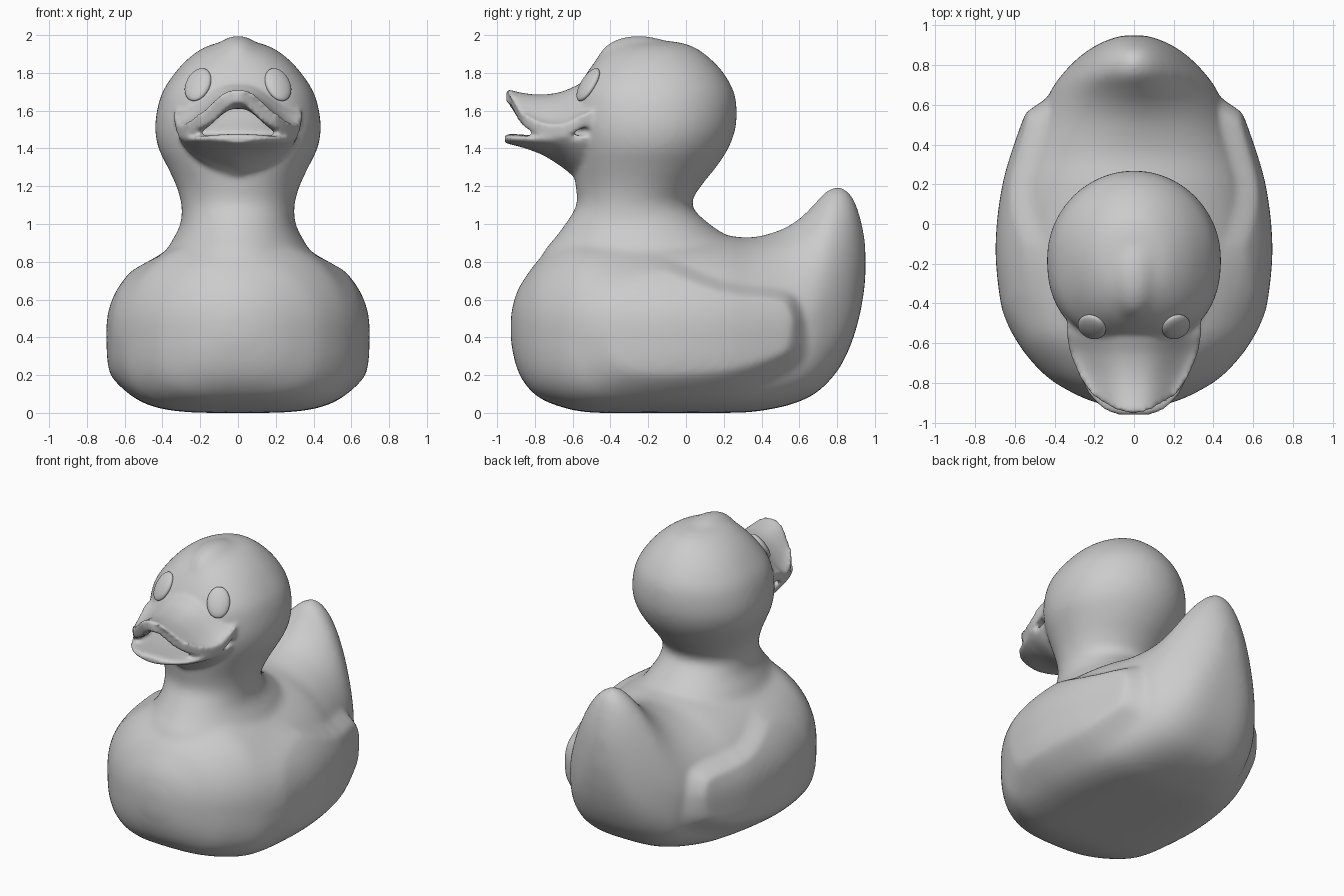
import bpy, bmesh, math
from mathutils import Vector, Matrix
from mathutils.bvhtree import BVHTree

if "Cube" in bpy.data.objects:
    bpy.data.objects.remove(bpy.data.objects["Cube"])


def spline(rows, steps=6):
    """Catmull-Rom through rows of numbers."""
    pts = [rows[0]] + list(rows) + [rows[-1]]
    out = []
    for i in range(1, len(pts) - 2):
        for k in range(steps):
            t = k / steps
            out.append([0.5 * (2 * b + (c - a) * t + (2 * a - 5 * b + 4 * c - d) * t * t
                               + (3 * b - a - 3 * c + d) * t ** 3)
                        for a, b, c, d in zip(*pts[i - 1:i + 3])])
    return out + [list(rows[-1])]


def loft(bm, rings):
    vs = [[bm.verts.new(p) for p in r] for r in rings]
    n = len(vs[0])
    faces = [bm.faces.new((a[i], a[(i + 1) % n], b[(i + 1) % n], b[i]))
             for a, b in zip(vs, vs[1:]) for i in range(n)]
    faces += [bm.faces.new(vs[0][::-1]), bm.faces.new(vs[-1])]
    bmesh.ops.recalc_face_normals(bm, faces=faces)


def power(v, n):
    return math.copysign(abs(v) ** (2 / n), v)


def y_ring(y, zb, zt, hw, zw, nt, nb):
    """Cross-section across the body: separate roundness above and below."""
    pts = []
    for k in range(48):
        a = 2 * math.pi * k / 48
        c, s = math.cos(a), math.sin(a)
        n = nt if s > 0 else nb
        h = (zt - zw) if s > 0 else (zw - zb)
        pts.append((hw * power(c, n), y, zw + h * power(s, n)))
    return pts


def z_ring(z, yf, yb, hw, n):
    """Horizontal section of neck and head, flatter towards the face."""
    mid, half = (yf + yb) / 2, (yb - yf) / 2
    pts = []
    for k in range(48):
        a = 2 * math.pi * k / 48
        c, s = math.cos(a), math.sin(a)
        m = n if s < 0 else 2
        pts.append((hw * power(c, m), mid + half * power(s, m), z))
    return pts


def ball(bm, matrix, radii):
    bmesh.ops.create_uvsphere(bm, u_segments=32, v_segments=20, radius=1,
                              matrix=matrix @ Matrix.Diagonal((*radii, 1)))


def make(name, bm):
    me = bpy.data.meshes.new(name)
    bm.to_mesh(me)
    bm.free()
    ob = bpy.data.objects.new(name, me)
    bpy.context.collection.objects.link(ob)
    return ob


def fuse(ob, voxel, repeat):
    """Melt overlapping solids into one smooth skin."""
    r = ob.modifiers.new("fuse", 'REMESH')
    r.mode, r.voxel_size, r.use_smooth_shade = 'VOXEL', voxel, True
    s = ob.modifiers.new("soften", 'SMOOTH')
    s.factor, s.iterations = 0.5, repeat
    bpy.context.view_layer.update()
    me = bpy.data.meshes.new_from_object(ob.evaluated_get(bpy.context.evaluated_depsgraph_get()))
    ob.modifiers.clear()
    ob.data = me


bm = bmesh.new()

# body with upswept tail: y, bottom, top, half width, widest height, top roundness
front = [(-.928, .38, .52, .07, .45, 2), (-.90, .25, .63, .19, .45, 2), (-.85, .15, .72, .31, .45, 2),
         (-.76, .07, .83, .45, .45, 2), (-.6, .015, .93, .585, .45, 2), (-.45, 0, .95, .635, .45, 2),
         (-.2, 0, .95, .655, .45, 2), (0, 0, .95, .64, .45, 2), (.2, 0, .94, .6, .45, 2)]
back = [(.35, .005, .93, .55, .45, 1.9), (.5, .03, .97, .49, .46, 1.75), (.6, .06, 1.03, .45, .48, 1.65),
        (.68, .1, 1.11, .415, .5, 1.6), (.75, .16, 1.185, .365, .52, 1.65), (.82, .25, 1.2, .30, .55, 1.7),
        (.88, .38, 1.15, .225, .6, 1.8), (.925, .54, 1.03, .14, .7, 1.9), (.95, .7, .9, .06, .8, 2)]
loft(bm, [y_ring(*r, 2.3 + 1.4 * r[3] / .65) for r in spline(front + back)])

# neck and head: z, front y, back y, half width, face flatness
head = [(.7, -.8, .3, .43, 2), (.85, -.755, .29, .38, 2), (.92, -.70, .24, .345, 2), (1.0, -.64, .125, .305, 2),
        (1.1, -.58, .03, .30, 2), (1.2, -.585, .08, .327, 2), (1.3, -.6, .16, .373, 2.1),
        (1.4, -.61, .225, .422, 2.2), (1.5, -.615, .262, .44, 2.3), (1.6, -.605, .27, .43, 2.4),
        (1.7, -.58, .255, .4, 2.5), (1.8, -.525, .2, .335, 2.4), (1.88, -.465, .125, .26, 2.2),
        (1.94, -.39, .04, .17, 2), (1.968, -.3, -.06, .07, 2)]
loft(bm, [z_ring(*r) for r in spline(head)])

# feather tuft on the forehead
ball(bm, Matrix.Translation((0, -.25, 1.86)), (.135, .222, .14))
duck = make("duck_body", bm)
fuse(duck, .02, 14)

# wings: raised from the flanks inside a side-view outline (y, z)
wing = [Vector((a, b)) for a, b in spline(
    [(-.62, .4), (-.58, .67), (-.45, .81), (-.28, .85), (-.1, .83), (.2, .71), (.5, .67), (.6, .61),
     (.65, .45), (.65, .3), (.56, .2), (.3, .09), (0, .05), (-.3, .06), (-.5, .14), (-.62, .4)], 3)]


def wing_depth(p):
    inside, dist = False, 9
    for a, b in zip(wing, wing[1:]):
        if (a.y > p.y) != (b.y > p.y) and p.x < a.x + (p.y - a.y) * (b.x - a.x) / (b.y - a.y):
            inside = not inside
        d = b - a
        t = min(1, max(0, (p - a).dot(d) / max(d.dot(d), 1e-9)))
        dist = min(dist, (p - a - d * t).length)
    return dist if inside else 0


def clamp(v):
    return min(1, max(0, v))


for v in duck.data.vertices:
    x, y, z = v.co
    if abs(x) > .2 and -.63 < y < .67 and .04 < z < .87:
        soft = .085 + .12 * max(clamp((.5 - z) / .4), clamp((-.1 - y) / .3))
        t = clamp(wing_depth(Vector((y, z))) / soft)
        height = .018 + .062 * clamp((y + .6) / 1.1)
        v.co.x += math.copysign(height * t * t * (3 - 2 * t), x)

# eyes, seated on the face
tree = BVHTree.FromPolygons([v.co for v in duck.data.vertices], [p.vertices for p in duck.data.polygons])
for side, name in ((-1, "eye_left"), (1, "eye_right")):
    hit, normal, *_ = tree.ray_cast(Vector((side * .212, -2, 1.738)), Vector((0, 1, 0)))
    rot = normal.to_track_quat('-Y', 'Z').to_matrix().to_4x4()
    be = bmesh.new()
    ball(be, Matrix.Translation(hit) @ rot, (.073, .03, .1))
    for f in be.faces:
        f.smooth = True
    make(name, be)

bm = bmesh.new()
bm.from_mesh(duck.data)

# upper bill, an arched sheet with flared lips: y, edge setback, half width, crown z, edge z
upper = [(-.44, 0, .335, 1.77, 1.62), (-.55, 0, .34, 1.745, 1.58), (-.66, .02, .325, 1.70, 1.535),
         (-.77, .05, .295, 1.685, 1.53), (-.87, .08, .262, 1.695, 1.55), (-.955, .1, .215, 1.717, 1.59)]
rings = []
for y, back_off, w, zc, ze in spline(upper, 8):
    top = []
    for k in range(33):
        s = -1 + k / 16
        drop = (1 - math.cos(math.pi * abs(s) ** 1.25)) / 2
        top.append(Vector((w * s, y + back_off * s * s, zc + (ze - zc) * drop)))
    under = []
    for k, p in enumerate(top):
        d = top[min(k + 1, 32)] - top[max(k - 1, 0)]
        under.append(p + Vector((d.z, 0, -d.x)).normalized() * .075)
    rings.append(top + under[::-1])
loft(bm, rings)

# lower bill, running back into the throat
lower = [(-.96, 1.43, 1.47, .09, 1.455, 2), (-.925, 1.42, 1.477, .165, 1.457, 2),
         (-.85, 1.40, 1.472, .235, 1.455, 2), (-.75, 1.36, 1.468, .28, 1.453, 2),
         (-.65, 1.295, 1.47, .305, 1.455, 2), (-.55, 1.22, 1.48, .315, 1.46, 2), (-.42, 1.2, 1.49, .31, 1.465, 2)]
loft(bm, [y_ring(*r, 1.9 - .55 * clamp((r[0] + .9) / .2)) for r in spline(lower)])

old = duck.data
bm.to_mesh(old)
bm.free()
fuse(duck, .0135, 7)
for p in duck.data.polygons:
    p.use_smooth = True
